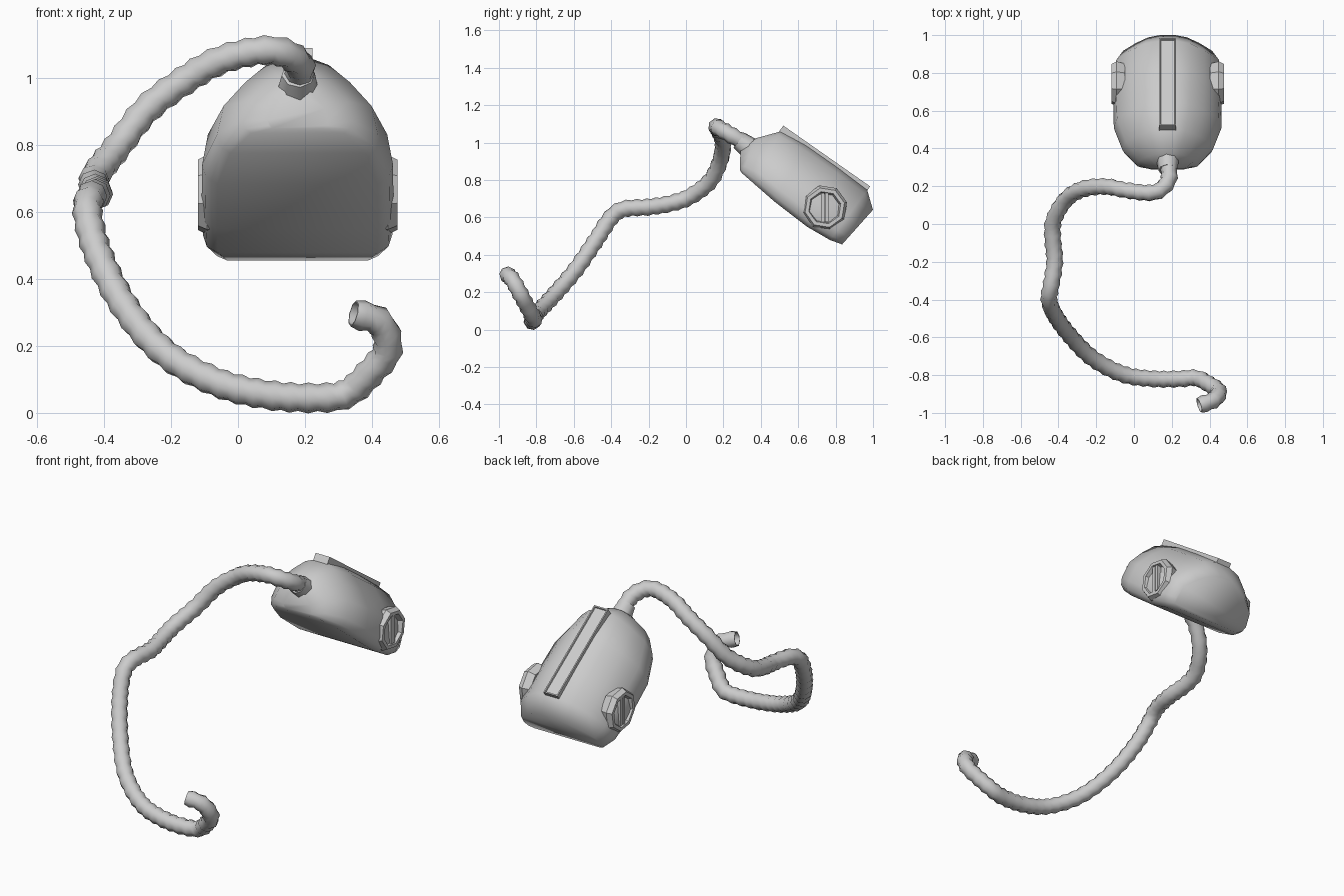
import bpy, bmesh, math
from mathutils import Vector, Matrix

if "Cube" in bpy.data.objects:
    bpy.data.objects.remove(bpy.data.objects["Cube"])

grey = bpy.data.materials.new("light grey")
grey.diffuse_color = (0.6, 0.6, 0.6, 1)
grey.use_nodes = True
grey.node_tree.nodes["Principled BSDF"].inputs["Base Color"].default_value = grey.diffuse_color
CX = 0.178
TILT = Matrix.Translation((CX, 0.29, 0.91)) @ Matrix.Rotation(math.radians(-35), 4, 'X')


def finish(name, bm, matrix=None, smooth=None):
    bmesh.ops.recalc_face_normals(bm, faces=bm.faces)
    me = bpy.data.meshes.new(name)
    bm.to_mesh(me)
    bm.free()
    me.materials.append(grey)
    ob = bpy.data.objects.new(name, me)
    bpy.context.collection.objects.link(ob)
    if matrix:
        ob.matrix_world = matrix
    if smooth:
        bpy.ops.object.select_all(action='DESELECT')
        ob.select_set(True)
        bpy.context.view_layer.objects.active = ob
        bpy.ops.object.shade_smooth_by_angle(angle=math.radians(smooth))
    return ob


def loft(rings, cap_start=True, cap_end=True):
    bm = bmesh.new()
    vs = [[bm.verts.new(p) for p in r] for r in rings]
    n = len(rings[0])
    for a, b in zip(vs, vs[1:]):
        for i in range(n):
            j = (i + 1) % n
            bm.faces.new((a[i], a[j], b[j], b[i]))
    if cap_start:
        bm.faces.new(vs[0])
    if cap_end:
        bm.faces.new(vs[-1])
    return bm


def circle(center, axis_a, axis_b, r, n=8, turn=0.0):
    return [center + r * (math.cos(t) * axis_a + math.sin(t) * axis_b)
            for t in (2 * math.pi * (i + turn) / n for i in range(n))]


def box(name, lo, hi, matrix=None, inset=None):
    bm = bmesh.new()
    bmesh.ops.create_cube(bm, size=1)
    for v in bm.verts:
        v.co = Vector([lo[k] + (v.co[k] + 0.5) * (hi[k] - lo[k]) for k in range(3)])
    if inset:
        bm.normal_update()
        top = [f for f in bm.faces if f.normal.z > 0.9]
        bmesh.ops.inset_region(bm, faces=top, thickness=inset, depth=0)
        bmesh.ops.inset_region(bm, faces=top, thickness=0.003, depth=-0.008)
    return finish(name, bm, matrix)


# Body shell: sections (bottom u, bottom v, top u, top v, half width, fullness)
sections = [(.034, -.049, -.034, .049, .09, 0), (.05, -.055, .005, .142, .165, 0),
            (.14, -.065, .09, .245, .24, .01), (.28, -.08, .25, .262, .285, .03),
            (.50, -.09, .45, .262, .287, .05), (.64, -.078, .65, .255, .283, .05),
            (.707, -.06, .736, .186, .25, .03)]
profile = [(0, .84), (.07, .96), (.2, 1), (.5, .91), (.75, .64), (.93, .38), (1, .17)]
rings = []
for ub, vb, ut, vt, w, full in sections:
    right = [Vector((w * (k + (full if .4 < t < .95 else 0)), ub + (ut - ub) * t, vb + (vt - vb) * t))
             for t, k in profile]
    left = [Vector((-p.x, p.y, p.z)) for p in reversed(right)]
    rings.append(right + left)
finish("body_shell", loft(rings), TILT, 80)

# Raised strip with a recessed top along the back of the body
box("top_strip", (-.045, .085, .22), (.045, .652, .28), TILT, 0.01)

# Octagonal side wheels with a recessed hub and an upright grip bar
for side, label in ((-1, "left"), (1, "right")):
    hub = Vector((CX, 0.742, 0.652))
    steps = [(.225, .11), (.27, .122), (.298, .108), (.298, .088), (.27, .078)]
    rings = [circle(hub + Vector((side * d, 0, 0)), Vector((0, 1, 0)), Vector((0, 0, 1)), r, 8, .3)
             for d, r in steps]
    finish(label + "_wheel", loft(rings), None, 35)
    xs = sorted((CX + side * .26, CX + side * .294))
    for k in (-1, 1):
        y = hub.y + k * .011
        box(label + "_wheel_grip", (xs[0], y - .009, hub.z - .078), (xs[1], y + .009, hub.z + .078))

# Collar joining the hose to the nose
start, end = Vector((CX, .345, .965)), Vector((.18, .285, 1.012))
d = (end - start).normalized()
a = d.orthogonal().normalized()
b = d.cross(a)
finish("hose_collar", loft([circle(start, a, b, .062), circle(end, a, b, .05)]), None, 50)

# Ribbed hose swept along a smooth path
path = [Vector(p) for p in (
    (.18, .32, .995), (.185, .24, 1.04), (.14, .18, 1.075), (.07, .165, 1.083),
    (-.05, .18, 1.055), (-.15, .198, 1.0), (-.27, .185, .91), (-.36, .13, .795),
    (-.425, .02, .71), (-.43, -.08, .675), (-.42, -.2, .655), (-.44, -.33, .645),
    (-.45, -.4, .6), (-.42, -.48, .48), (-.34, -.59, .32), (-.22, -.71, .18),
    (-.06, -.795, .09), (.1, -.82, .052), (.25, -.82, .045), (.33, -.815, .06),
    (.40, -.85, .125), (.448, -.885, .19), (.425, -.93, .27), (.345, -.96, .297))]
ext = [2 * path[0] - path[1]] + path + [2 * path[-1] - path[-2]]
dense = []
for p0, p1, p2, p3 in zip(ext, ext[1:], ext[2:], ext[3:]):
    for k in range(20):
        t = k / 20
        dense.append(0.5 * (2 * p1 + (p2 - p0) * t + (2 * p0 - 5 * p1 + 4 * p2 - p3) * t * t
                            + (3 * p1 - p0 - 3 * p2 + p3) * t ** 3))
dense.append(path[-1])
STEP = 0.024
pts, travelled = [dense[0]], 0.0
for p, q in zip(dense, dense[1:]):
    travelled += (q - p).length
    if travelled >= STEP:
        pts.append(q)
        travelled = 0.0
rings, side_axis = [], Vector((1, 0, 0))
for i, p in enumerate(pts):
    tan = (pts[min(i + 1, len(pts) - 1)] - pts[max(i - 1, 0)]).normalized()
    side_axis = (side_axis - tan * side_axis.dot(tan)).normalized()
    up = tan.cross(side_axis)
    rings.append(circle(p, side_axis, up, .047 if i % 2 else .040))
# Hollow mouth at the free end
rings.append(circle(pts[-1], side_axis, up, .036))
rings.append(circle(pts[-1] - tan * .05, side_axis, up, .033))
finish("hose", loft(rings), None, 75)
